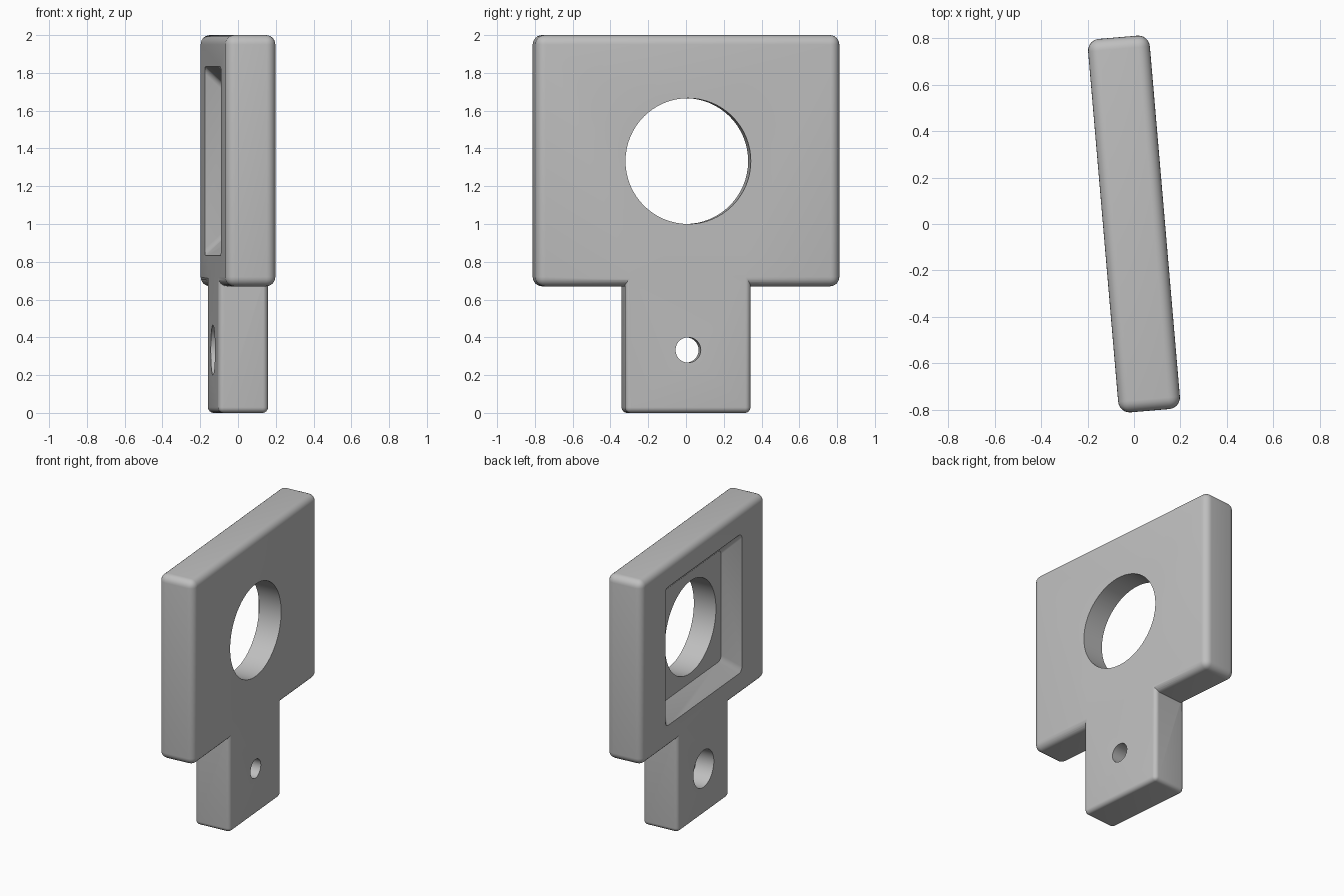
import bpy, bmesh
from math import radians
from mathutils import Matrix, Vector

if "Cube" in bpy.data.objects:
    bpy.data.objects.remove(bpy.data.objects["Cube"], do_unlink=True)

THICK = 0.267
BACK = -THICK / 2      # recessed face, towards -x

grey = bpy.data.materials.new("plain grey")
grey.use_nodes = True
grey.diffuse_color = (0.52, 0.52, 0.52, 1)
grey.node_tree.nodes["Principled BSDF"].inputs["Base Color"].default_value = grey.diffuse_color


def make_object(name, bm):
    bmesh.ops.recalc_face_normals(bm, faces=bm.faces)
    mesh = bpy.data.meshes.new(name)
    bm.to_mesh(mesh)
    bm.free()
    mesh.materials.append(grey)
    obj = bpy.data.objects.new(name, mesh)
    bpy.context.collection.objects.link(obj)
    return obj


def rounded_box(name, width, bottom, top, radius):
    bm = bmesh.new()
    bmesh.ops.create_cube(bm, size=1)
    bmesh.ops.scale(bm, vec=(THICK, width, top - bottom), verts=bm.verts)
    bmesh.ops.translate(bm, vec=(0, 0, (top + bottom) / 2), verts=bm.verts)
    bmesh.ops.bevel(bm, geom=list(bm.edges), offset=radius, segments=6,
                    profile=0.5, affect='EDGES')
    return make_object(name, bm)


def hole_cutter(name, radius, x_start, x_end, z):
    bm = bmesh.new()
    place = Matrix.Translation(((x_start + x_end) / 2, 0, z)) @ Matrix.Rotation(radians(90), 4, 'Y')
    bmesh.ops.create_cone(bm, cap_ends=True, segments=64, radius1=radius, radius2=radius,
                          depth=x_end - x_start, matrix=place)
    return make_object(name, bm)


def pocket_cutter(name, half, depth, z):
    # Square pocket with 45 degree walls, slightly rounded in the corners
    bm = bmesh.new()
    bmesh.ops.create_cube(bm, size=2)
    for v in bm.verts:
        out = v.co.x < 0
        size = half + depth if out else half - depth
        v.co = Vector((BACK - depth if out else BACK + depth, v.co.y * size, z + v.co.z * size))
    slanted = [e for e in bm.edges if abs(e.verts[0].co.x - e.verts[1].co.x) > depth]
    bmesh.ops.bevel(bm, geom=slanted, offset=0.03, segments=4, profile=0.5, affect='EDGES')
    return make_object(name, bm)


def combine(target, other, operation):
    mod = target.modifiers.new(other.name, 'BOOLEAN')
    mod.operation = operation
    mod.solver = 'EXACT'
    mod.object = other
    bpy.context.view_layer.objects.active = target
    bpy.ops.object.modifier_apply(modifier=mod.name)
    bpy.data.objects.remove(other, do_unlink=True)


# Square head joined to the narrow tab below it
plate = rounded_box("bracket_plate", 1.615, 0.67, 2.0, 0.05)
combine(plate, rounded_box("tab", 0.667, 0.0, 0.9, 0.03), 'UNION')

# Recess, large opening, screw hole and its counterbore
combine(plate, pocket_cutter("recess", 0.5, 0.1, 1.333), 'DIFFERENCE')
combine(plate, hole_cutter("large_opening", 0.333, -1, 1, 1.333), 'DIFFERENCE')
combine(plate, hole_cutter("counterbore", 0.133, -1, 0, 0.333), 'DIFFERENCE')
combine(plate, hole_cutter("screw_hole", 0.067, -1, 1, 0.333), 'DIFFERENCE')

# The plate stands turned slightly about the vertical
plate.data.transform(Matrix.Rotation(radians(4.9), 4, 'Z'))

bpy.ops.object.select_all(action='DESELECT')
plate.select_set(True)
bpy.context.view_layer.objects.active = plate
bpy.ops.object.shade_smooth_by_angle(angle=radians(30))
